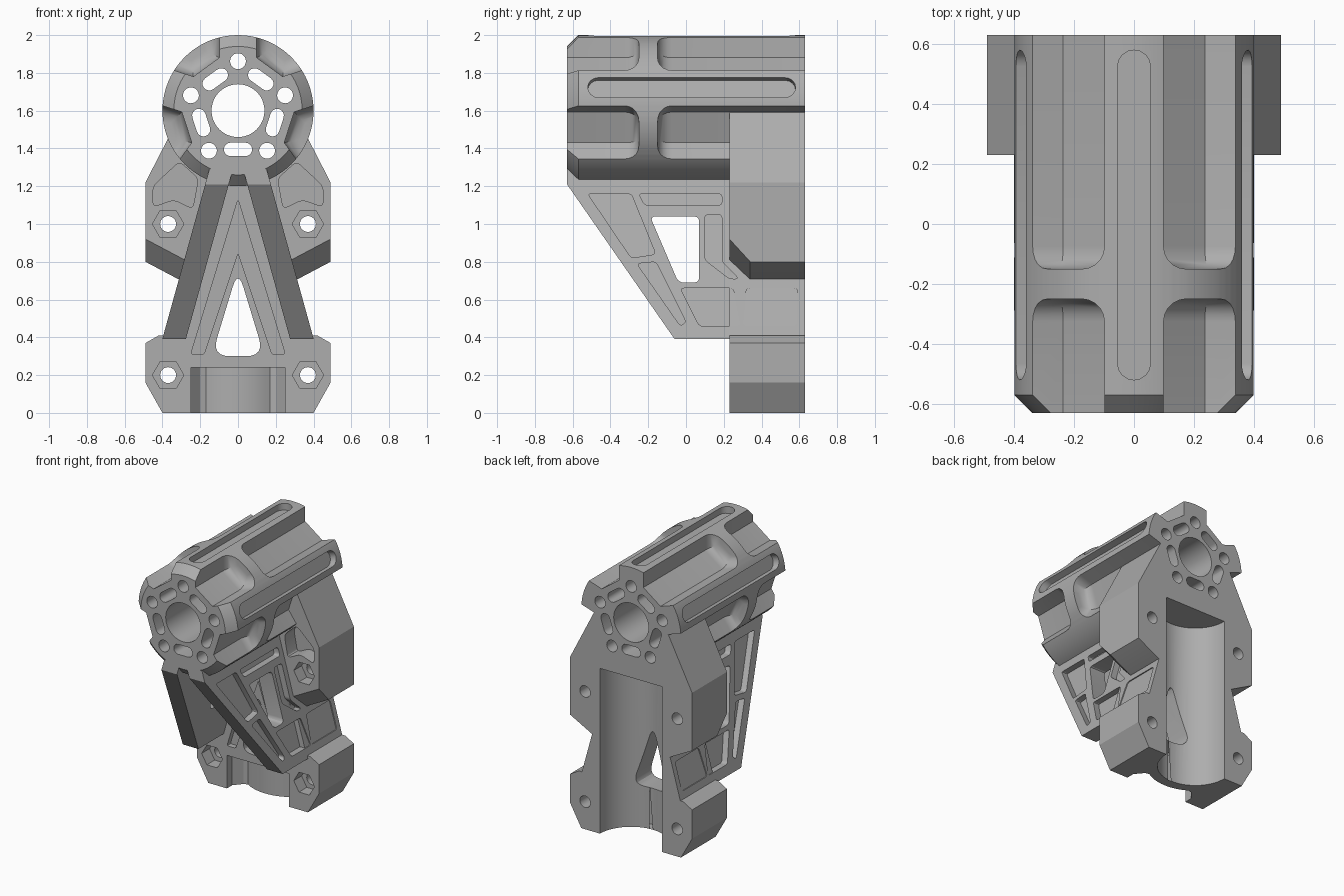
import bpy, bmesh, math
from mathutils import Vector

cube = bpy.data.objects.get("Cube")
if cube:
    bpy.data.objects.remove(cube, do_unlink=True)

metal = bpy.data.materials.new("plain_grey")
metal.use_nodes = True
GREY = (0.42, 0.42, 0.42, 1)
metal.diffuse_color = GREY
metal.node_tree.nodes["Principled BSDF"].inputs["Base Color"].default_value = GREY

FRONT, BACK, PLATE, AXIS = -0.63, 0.63, 0.23, 1.6


def to_object(name, bm):
    bmesh.ops.recalc_face_normals(bm, faces=bm.faces[:])
    mesh = bpy.data.meshes.new(name)
    bm.to_mesh(mesh)
    bm.free()
    mesh.materials.append(metal)
    ob = bpy.data.objects.new(name, mesh)
    bpy.context.collection.objects.link(ob)
    return ob


def prism(name, pts, a, b, place, end_bevel=0):
    """Sweep a 2D outline from a to b; place maps (u, v, w) to space."""
    bm = bmesh.new()
    low = [bm.verts.new(place(u, v, a)) for u, v in pts]
    top = [bm.verts.new(place(u, v, b)) for u, v in pts]
    bm.faces.new(low)
    bm.faces.new(top)
    n = len(pts)
    for i in range(n):
        j = (i + 1) % n
        bm.faces.new((low[i], low[j], top[j], top[i]))
    if end_bevel:
        edges = [bm.edges.get((top[i], top[i + 1])) for i in range(n - 1)]
        bmesh.ops.recalc_face_normals(bm, faces=bm.faces[:])
        bmesh.ops.bevel(bm, geom=edges, offset=end_bevel, segments=5,
                        profile=0.5, affect='EDGES', clamp_overlap=True)
    return to_object(name, bm)


def boolean(target, other, op='DIFFERENCE'):
    mod = target.modifiers.new("join", 'BOOLEAN')
    mod.operation, mod.solver, mod.object = op, 'EXACT', other
    bpy.context.view_layer.objects.active = target
    bpy.ops.object.modifier_apply(modifier=mod.name)
    bpy.data.objects.remove(other, do_unlink=True)


def circle(x, z, r, n=32):
    return [(x + r * math.cos(math.tau * i / n), z + r * math.sin(math.tau * i / n))
            for i in range(n)]


def capsule(half, r, n=8):
    right = [(half - r + r * math.cos(t), r * math.sin(t))
             for t in (math.pi * (i / n - 0.5) for i in range(n + 1))]
    return right + [(-x, -y) for x, y in right]


def rounded(pts, r=0.02, n=4):
    out = []
    for i, p in enumerate(pts):
        p, a, b = Vector(p), Vector(pts[i - 1]), Vector(pts[(i + 1) % len(pts)])
        s = p + (a - p).normalized() * min(r, (a - p).length * 0.45)
        e = p + (b - p).normalized() * min(r, (b - p).length * 0.45)
        for k in range(n + 1):
            t = k / n
            out.append(tuple(s * (1 - t) ** 2 + p * 2 * t * (1 - t) + e * t * t))
    return out


def mirrored(half):
    return half + [(-x, z) for x, z in reversed(half) if x > 0]


def along_y(u, v, w):
    return (u, w, v)


def upright(u, v, w):
    return (u, v, w)


def flip(s):
    return lambda u, v, w: (s * u, w, v)


def polar(angle):
    """Map (radial, tangential, y) around the barrel axis."""
    c, s = math.cos(math.radians(angle)), math.sin(math.radians(angle))
    return lambda r, t, y: (r * c - t * s, y, AXIS + r * s + t * c)


def on_leg(s):
    """Map (y, z, height above the sloping outer leg face)."""
    return lambda y, z, h: (s * (0.16 + (1.26 - z) * 0.277 + h), y, z)


# Barrel with a chamfered nose
barrel = prism("barrel", circle(0, AXIS, 0.4, 80), FRONT, BACK, along_y)
bm = bmesh.new()
bm.from_mesh(barrel.data)
nose = [e for e in bm.edges if all(v.co.y < FRONT + 0.001 for v in e.verts)]
bmesh.ops.bevel(bm, geom=nose, offset=0.06 * math.sqrt(2) / math.sqrt(2),
                segments=1, affect='EDGES')
bm.to_mesh(barrel.data)
bm.free()

# Flutes, each split by a ring
wide = 0.085 + 0.25 * math.tan(math.radians(36))
flute = [(0.535, -wide), (0.285, -0.085), (0.285, 0.085), (0.535, wide)]
for angle in (54, 126, 198, 342):
    for start, end in ((-0.8, -0.25), (0.8, -0.15)):
        boolean(barrel, prism("flute_cutter", flute, start, end, polar(angle), 0.075))

# Grooves along the three upper ribs
for angle in (18, 90, 162):
    place = polar(angle)
    boolean(barrel, prism("rib_groove_cutter", capsule(0.55, 0.055), 0.35, 0.45,
                          lambda u, v, w: place(w, v, u + 0.03)))

# Clamp plate with cheeks
plate = prism("clamp_plate", mirrored([
    (0, 0), (0.4, 0), (0.49, 0.16), (0.49, 0.37), (0.42, 0.41), (0.39, 0.41),
    (0.305, 0.705), (0.32, 0.71), (0.49, 0.8), (0.49, 1.22), (0.3, 1.59), (0, 1.59)]),
    PLATE, BACK, along_y)
for s in (1, -1):
    # Chamfer under each cheek
    boolean(plate, prism("cheek_chamfer_cutter",
                         [(0.12, 0.83), (PLATE, 0.83), (0.34, 0.71), (0.34, 0.66), (0.12, 0.66)],
                         0.26, 0.6,
                         lambda y, z, x: (s * x, y, z + (x - 0.32) * 0.53)))
    # Cheek pocket, bolt holes and hexagon recesses
    cheek = [(0.31, 1.33), (0.21, 1.24), (0.24, 1.08), (0.34, 1.13), (0.45, 1.09), (0.45, 1.2)]
    boolean(plate, prism("cheek_pocket_cutter", rounded(cheek, 0.03), 0.1, 0.34, flip(s)))
    for z in (0.2, 1.0):
        boolean(plate, prism("hex_cutter", circle(0.37, z, 0.083, 6), 0.1, 0.32, flip(s)))
        boolean(plate, prism("bolt_cutter", circle(0.37, z, 0.042, 24), 0.1, 0.8, flip(s)))

# Foot notch around the tube wall
arc = [(0.17 * k / 6, 0.63 - math.sqrt(0.32 ** 2 - (0.17 * k / 6) ** 2)) for k in range(7)]
notch = mirrored(arc + [(0.2, 0.35), (0.25, 0.29), (0.25, 0.1)])
boolean(plate, prism("foot_notch_cutter", notch, -0.1, 0.24, upright))

# Sloping side legs with pockets and a window
outline = [(FRONT, 1.21), (FRONT, 1.29), (BACK, 1.29), (BACK, 0.39), (-0.06, 0.39)]
pockets = [
    [(-0.52, 1.16), (-0.29, 1.16), (-0.16, 0.84), (-0.29, 0.82)],
    [(-0.25, 1.16), (0.19, 1.16), (0.19, 1.1), (-0.22, 1.1)],
    [(0.1, 1.05), (0.19, 1.05), (0.19, 0.8), (0.28, 0.71), (0.23, 0.71), (0.1, 0.81)],
    [(-0.26, 0.79), (-0.16, 0.8), (0, 0.48), (-0.03, 0.46)],
    [(-0.03, 0.66), (0.25, 0.66), (0.29, 0.46), (0.07, 0.46)],
    [(0.32, 0.66), (0.59, 0.66), (0.59, 0.46), (0.3, 0.46)]]
window = [(-0.19, 1.04), (0.07, 1.04), (0.07, 0.69), (-0.04, 0.69)]
legs = []
for s in (1, -1):
    leg = prism("side_leg", outline, -0.125, 0, on_leg(s))
    for pts in pockets:
        boolean(leg, prism("leg_pocket_cutter", rounded(pts), -0.045, 0.05, on_leg(s)))
    boolean(leg, prism("window_cutter", rounded(window, 0.03), -0.2, 0.05, on_leg(s)))
    legs.append(leg)

# Join the casting
casting = barrel
casting.name = "mount_casting"
for part in [plate] + legs:
    boolean(casting, part, 'UNION')

# Rear tube channel
boolean(casting, prism("channel_cutter", circle(0, BACK, 0.25, 64), -0.1, 1.2, upright))

# V groove and keyhole in the web between the legs
vee = mirrored([(0, 0.85), (0.18, 0.31), (0.25, 0.31), (0, 1.13)])
vee = [(0, 0.85), (0.18, 0.31), (0.25, 0.31), (0, 1.13), (-0.25, 0.31), (-0.18, 0.31)]
boolean(casting, prism("web_groove_cutter", rounded(vee, 0.015), 0.15, 0.27, along_y))
keyhole = [(0, 0.76), (0.14, 0.3), (-0.14, 0.3)]
boolean(casting, prism("web_hole_cutter", rounded(keyhole, 0.1, 6), 0.1, 0.7, along_y))

# Bore, pin holes and slots through the barrel
boolean(casting, prism("bore_cutter", circle(0, AXIS, 0.14, 48), -0.8, 0.8, along_y))
for k in range(5):
    boolean(casting, prism("pin_cutter", circle(0.262, 0, 0.042, 24), -0.8, 0.8,
                           polar(18 + 72 * k)))
    slot = [(0.205 + v, u) for u, v in capsule(0.075, 0.036)]
    boolean(casting, prism("slot_cutter", slot, -0.8, 0.8, polar(54 + 72 * k)))

# Smooth round faces, keep edges crisp
bpy.ops.object.select_all(action='DESELECT')
casting.select_set(True)
bpy.context.view_layer.objects.active = casting
bpy.ops.object.shade_smooth_by_angle(angle=math.radians(25))
